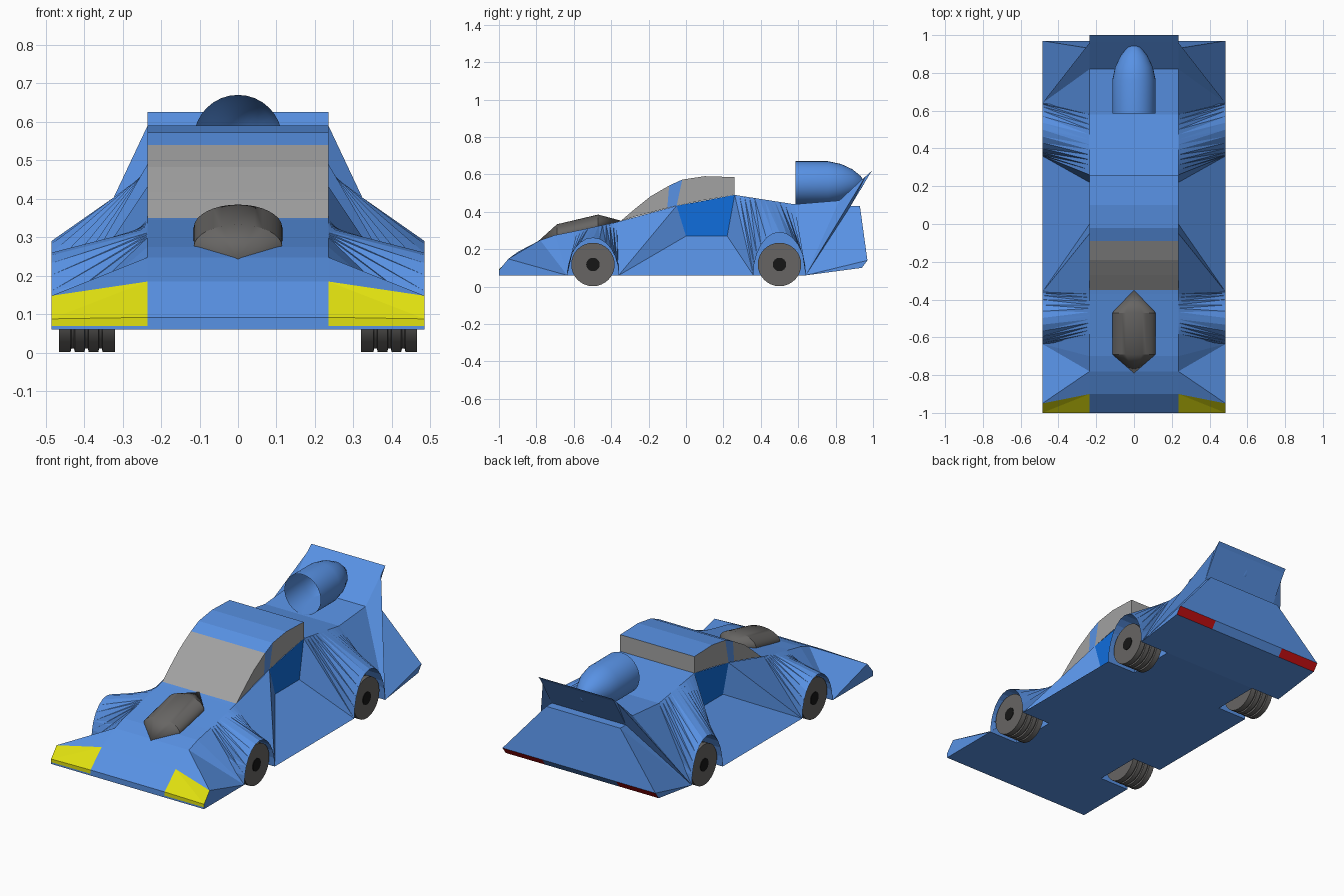
import bpy, bmesh, math
from mathutils import Vector

if "Cube" in bpy.data.objects:
    bpy.data.objects.remove(bpy.data.objects["Cube"])

def material(name, r, g, b):
    m = bpy.data.materials.new(name)
    m.diffuse_color = (r, g, b, 1)
    m.use_nodes = True
    m.node_tree.nodes["Principled BSDF"].inputs["Base Color"].default_value = m.diffuse_color
    return m

BLUE = material("body_blue", .098, .287, .78)
DOOR = material("door_blue", .005, .155, .72)
YELLOW = material("headlight_yellow", .75, .75, .005)
RED = material("taillight_red", .60, .005, .006)
GLASS = material("window_grey", .36, .36, .36)
DARK = material("dark_grey", .135, .13, .125)
BLACK = material("hub_black", .008, .008, .008)

IN, OUT, WELL = .235, .485, .30

class Part:
    """Collects faces, turning each one outward."""
    def __init__(self, name, mats):
        self.name, self.mats, self.bm = name, mats, bmesh.new()

    def face(self, pts, mat=0, out=None):
        clean = []
        for p in map(Vector, pts):
            if all((p - q).length > 1e-5 for q in clean):
                clean.append(p)
        if len(clean) < 3:
            return
        c = sum(clean, Vector()) / len(clean)
        out = Vector(out) if out else Vector((c.x, c.y * .2, c.z - .1))
        f = self.bm.faces.new([self.bm.verts.new(p) for p in clean])
        f.normal_update()
        if f.normal.dot(out) < 0:
            f.normal_flip()
        f.material_index = mat

    def finish(self, recalc=False, smooth=False):
        bmesh.ops.remove_doubles(self.bm, verts=self.bm.verts, dist=1e-5)
        if recalc:
            bmesh.ops.recalc_face_normals(self.bm, faces=self.bm.faces)
        me = bpy.data.meshes.new(self.name)
        self.bm.to_mesh(me)
        self.bm.free()
        for m in self.mats:
            me.materials.append(m)
        ob = bpy.data.objects.new(self.name, me)
        bpy.context.collection.objects.link(ob)
        if smooth:
            bpy.ops.object.select_all(action='DESELECT')
            ob.select_set(True)
            bpy.context.view_layer.objects.active = ob
            bpy.ops.object.shade_smooth_by_angle(angle=math.radians(30))
        return ob

def arch(y0, y1, height, n=12):
    """Half-ellipse wheel arch from y0 to y1, rising from the sill."""
    c, r = (y0 + y1) / 2, (y1 - y0) / 2
    return [(c - r * math.cos(math.pi * i / n), .06 + height * math.sin(math.pi * i / n))
            for i in range(n + 1)]

front_arch, rear_arch = arch(-.635, -.36, .20), arch(.36, .64, .23)

def blend(points, a, b):
    """Pair arch points with points on the inner line from a to b."""
    n = len(points) - 1
    return [(*p, a[0] + (b[0] - a[0]) * i / n, a[1] + (b[1] - a[1]) * i / n)
            for i, p in enumerate(points)]

# Body skin: each row pairs an outer-edge (y, z) with an inner-line (y, z)
nose = [(-1, .06, -1, .06), (-1, .07, -1, .07), (-1, .088, -1, .092),
        (-.95, .148, -.90, .185), (-.635, .06, -.78, .248), (-.635, .06, -.70, .275)]
middle = [(-.36, .06, -.35, .35), (-.36, .06, -.05, .432), (-.36, .06, 0, .27),
          (.36, .06, .22, .27)]
tail = [(.64, .06, .82, .46), (.64, .06, .96, .59), (.64, .06, .88, .43),
        (.64, .06, .93, .43), (.97, .14, .93, .43), (.97, .14, .97, .14), (.94, .10, .94, .10)]
rows = (nose + blend(front_arch, (-.60, .295), (-.37, .345)) + middle
        + blend(rear_arch, (.26, .49), (.58, .44)) + tail)

body = Part("car_body", [BLUE, DOOR, YELLOW, RED])
for k, (a, b) in enumerate(zip(rows, rows[1:])):
    light = 2 if k in (1, 2) else 3 if k == len(rows) - 2 else 0
    for s in (-1, 1):
        ao, bo = (s * OUT, *a[:2]), (s * OUT, *b[:2])
        ai, bi = (s * IN, *a[2:]), (s * IN, *b[2:])
        body.face([ao, bo, bi], light)
        body.face([ao, bi, ai], light)
    # centre strip, left open under the cabin
    if not (-.36 < a[2] and b[2] < .27):
        body.face([(-IN, *a[2:]), (IN, *a[2:]), (IN, *b[2:]), (-IN, *b[2:])])

for s in (-1, 1):
    # doors
    body.face([(s * IN, y, z) for y, z in ((-.05, .432), (0, .27), (.22, .27), (.26, .49))],
              1, (s, 0, 0))
    # nose and tail side plates
    body.face([(s * OUT, *r[:2]) for r in nose[:5]], 0, (s, 0, 0))
    body.face([(s * OUT, y, z) for y, z in ((.64, .06), (.94, .10), (.97, .14))], 0, (s, 0, 0))
    # side floor between the wheel wells
    for y0, y1 in ((-1, -.635), (-.36, .36)):
        body.face([(s * WELL, y0, .06), (s * OUT, y0, .06), (s * OUT, y1, .06),
                   (s * WELL, y1, .06)], 0, (0, 0, -1))
    body.face([(s * WELL, .64, .06), (s * OUT, .64, .06), (s * OUT, .94, .10),
               (s * WELL, .94, .10)], 0, (0, 0, -1))
    # wheel wells
    for pts in (front_arch, rear_arch):
        cy = (pts[0][0] + pts[-1][0]) / 2
        body.face([(s * WELL, *p) for p in pts], 0, (s, 0, 0))
        for p, q in zip(pts, pts[1:]):
            body.face([(s * WELL, *p), (s * OUT, *p), (s * OUT, *q), (s * WELL, *q)], 0,
                      (0, cy - (p[0] + q[0]) / 2, .06 - (p[1] + q[1]) / 2))
# central floor
for y0, z0, y1, z1 in ((-1, .06, .64, .06), (.64, .06, .94, .10)):
    body.face([(-WELL, y0, z0), (WELL, y0, z0), (WELL, y1, z1), (-WELL, y1, z1)], 0, (0, 0, -1))
body.finish()

# Cabin: columns of roof (y, z) over sill (y, z)
cols = [(-.35, .35, -.35, .35), (-.27, .418, -.27, .375), (-.19, .482, -.19, .396),
        (-.09, .54, -.10, .42), (-.02, .572, -.05, .432), (.10, .59, .08, .459),
        (.26, .585, .26, .49)]
cabin = Part("cabin", [BLUE, GLASS])
for k, (a, b) in enumerate(zip(cols, cols[1:])):
    cabin.face([(-IN, *a[:2]), (IN, *a[:2]), (IN, *b[:2]), (-IN, *b[:2])],
               1 if k < 3 else 0, (0, 0, 1))
    for s in (-1, 1):
        cabin.face([(s * IN, *a[:2]), (s * IN, *b[:2]), (s * IN, *b[2:]), (s * IN, *a[2:])],
                   0 if k == 3 else 1, (s, 0, 0))
e = cols[-1]
cabin.face([(-IN, *e[:2]), (IN, *e[:2]), (IN, *e[2:]), (-IN, *e[2:])], 1, (0, 1, 0))
cabin.finish()

# Rear spoiler blade
blade = [(.82, .46), (1, .625), (.985, .605), (.88, .43)]
spoiler = Part("rear_spoiler", [BLUE])
for s in (-1, 1):
    spoiler.face([(s * IN, *p) for p in blade])
for p, q in zip(blade, blade[1:] + blade[:1]):
    spoiler.face([(-IN, *p), (IN, *p), (IN, *q), (-IN, *q)])
spoiler.finish(recalc=True)

def loft(name, rings, mats, n=32, along_x=False, hub=0):
    """Rings (position, centre z, width radius, height radius) joined into a tube."""
    part = Part(name, mats)
    def ring(a, cz, rw, rh):
        pts = []
        for i in range(n):
            t = 2 * math.pi * i / n
            w, z = rw * math.cos(t), cz + rh * math.sin(t)
            pts.append((a, w, z) if along_x else (w, a, z))
        return pts
    for r0, r1 in zip(rings, rings[1:]):
        p, q = ring(*r0), ring(*r1)
        for i in range(n):
            j = (i + 1) % n
            part.face([p[i], p[j], q[j], q[i]], 1 if max(r0[2], r1[2]) <= hub else 0)
    return part.finish(recalc=True, smooth=True)

# Bonnet scoop
loft("bonnet_scoop", [(-.79, .243, 0, 0), (-.69, .275, .115, .058),
                      (-.47, .325, .115, .060), (-.35, .353, 0, 0)], [DARK])

# Open-fronted rear intake pod
pod = [(.585, .115), (.76, .115), (.83, .100), (.89, .072), (.935, .035), (.955, 0)]
loft("rear_intake", [(y, .555, r, r) for y, r in pod], [BLUE])

# Wheels with grooved tread and black hub
tread = [(.32, 0), (.32, .116)]
for g in (.352, .388, .424):
    tread += [(g, .116), (g + .002, .107), (g + .009, .107), (g + .011, .116)]
tread += [(.465, .116), (.465, .036), (.468, .036), (.468, 0)]
for s, side in ((-1, "left"), (1, "right")):
    for y, end in ((-.4975, "front"), (.50, "rear")):
        wheel = loft(f"{end}_{side}_wheel", [(s * a, .118, r, r) for a, r in tread],
                     [DARK, BLACK], along_x=True, hub=.036)
        wheel.location.y = y
